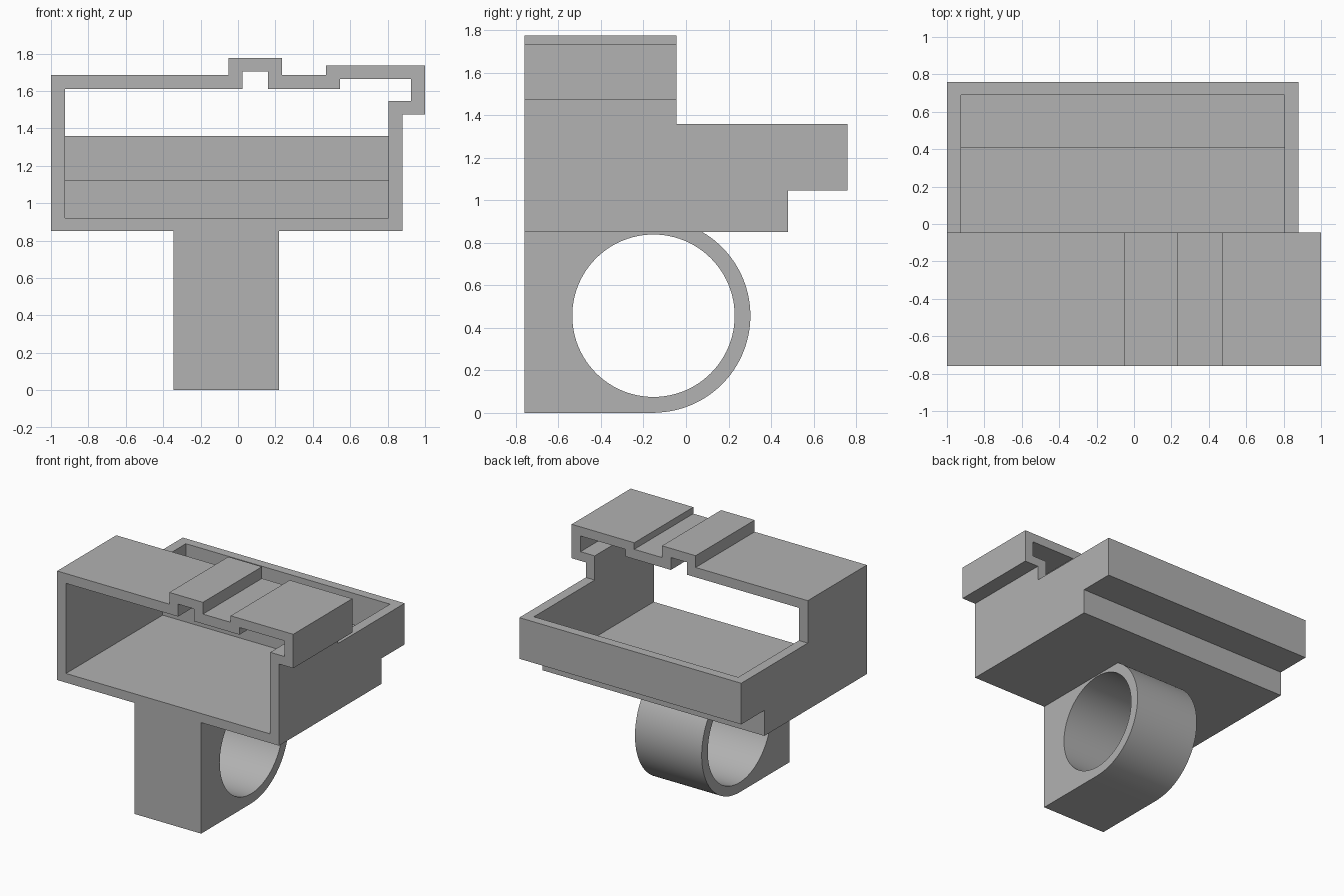
import bpy
import bmesh
import math
from mathutils import Vector

cube = bpy.data.objects.get("Cube")
if cube:
    bpy.data.objects.remove(cube, do_unlink=True)

grey = bpy.data.materials.new("plain grey")
grey.use_nodes = True
colour = (0.445, 0.445, 0.445, 1)
grey.diffuse_color = colour
grey.node_tree.nodes["Principled BSDF"].inputs["Base Color"].default_value = colour


def prism(name, profile, axis, start, end):
    """Extrude a closed profile along x (points are y, z) or y (points are x, z)."""
    bm = bmesh.new()
    if axis == "x":
        points = [(start, a, b) for a, b in profile]
        shift = Vector((end - start, 0, 0))
    else:
        points = [(a, start, b) for a, b in profile]
        shift = Vector((0, end - start, 0))
    face = bm.faces.new([bm.verts.new(p) for p in points])
    result = bmesh.ops.extrude_face_region(bm, geom=[face], use_keep_orig=True)
    moved = [v for v in result["geom"] if isinstance(v, bmesh.types.BMVert)]
    bmesh.ops.translate(bm, verts=moved, vec=shift)
    bmesh.ops.recalc_face_normals(bm, faces=bm.faces[:])
    mesh = bpy.data.meshes.new(name)
    bm.to_mesh(mesh)
    bm.free()
    mesh.materials.append(grey)
    obj = bpy.data.objects.new(name, mesh)
    bpy.context.collection.objects.link(obj)
    return obj


def combine(target, other, operation):
    """Apply a boolean to the target and discard the other solid."""
    mod = target.modifiers.new(operation.lower(), "BOOLEAN")
    mod.operation = operation
    mod.solver = "EXACT"
    mod.object = other
    bpy.context.view_layer.objects.active = target
    bpy.ops.object.modifier_apply(modifier=mod.name)
    bpy.data.objects.remove(other, do_unlink=True)


def arc(cy, cz, radius, first, last, steps):
    angles = [math.radians(first + (last - first) * i / steps) for i in range(steps + 1)]
    return [(cy + radius * math.cos(a), cz + radius * math.sin(a)) for a in angles]


FRONT, MID, BACK = -0.76, -0.045, 0.76
LEFT_OUT, LEFT_IN, RIGHT_IN, RIGHT_OUT = -1.0, -0.925, 0.805, 0.88
BASE, FLOOR, RIM = 0.85, 0.92, 1.36

# Front frame with a stepped roof and a hooked side
frame_outline = [
    (LEFT_OUT, BASE), (RIGHT_OUT, BASE), (RIGHT_OUT, 1.475), (1, 1.475),
    (1, 1.735), (0.47, 1.735), (0.47, 1.685), (0.235, 1.685),
    (0.235, 1.775), (-0.05, 1.775), (-0.05, 1.685), (LEFT_OUT, 1.685)]
frame_opening = [
    (LEFT_IN, FLOOR), (RIGHT_IN, FLOOR), (RIGHT_IN, 1.545), (0.925, 1.545),
    (0.925, 1.665), (0.545, 1.665), (0.545, 1.61), (0.16, 1.61),
    (0.16, 1.705), (0.025, 1.705), (0.025, 1.61), (LEFT_IN, 1.61)]
housing = prism("housing", frame_outline, "y", FRONT, MID)

# Open rear tray with a stepped underside
tray_outline = [(-0.4, BASE), (0.48, BASE), (0.48, 1.045),
                (BACK, 1.045), (BACK, RIM), (-0.4, RIM)]
combine(housing, prism("tray", tray_outline, "x", LEFT_OUT, RIGHT_OUT), "UNION")

# Hollow out the frame and the tray
combine(housing, prism("frame_cutter", frame_opening, "y", -0.9, 0.2), "DIFFERENCE")
tray_cavity = [(-0.2, FLOOR), (0.41, FLOOR), (0.41, 1.12),
               (0.69, 1.12), (0.69, 1.5), (-0.2, 1.5)]
combine(housing, prism("tray_cutter", tray_cavity, "x", LEFT_IN, RIGHT_IN), "DIFFERENCE")

# Round-backed mounting loop under the housing
CY, CZ, R = -0.153, 0.457, 0.455
top_angle = math.degrees(math.asin((BASE - CZ) / R))
loop_outline = [(FRONT, BASE), (FRONT, 0)] + arc(CY, CZ, R + 0.001, -90, top_angle, 48)
loop_outline[2] = (CY, 0)
loop_outline[-1] = (loop_outline[-1][0], BASE)
loop = prism("mounting_loop", loop_outline, "x", -0.345, 0.22)
hole = arc(CY, CZ, 0.382, 0, 360, 96)[:-1]
combine(loop, prism("hole_cutter", hole, "x", -0.6, 0.5), "DIFFERENCE")

# Smooth the curved walls, keep the corners crisp
bpy.ops.object.select_all(action="DESELECT")
loop.select_set(True)
bpy.context.view_layer.objects.active = loop
bpy.ops.object.shade_smooth_by_angle(angle=math.radians(30))
loop.select_set(False)
